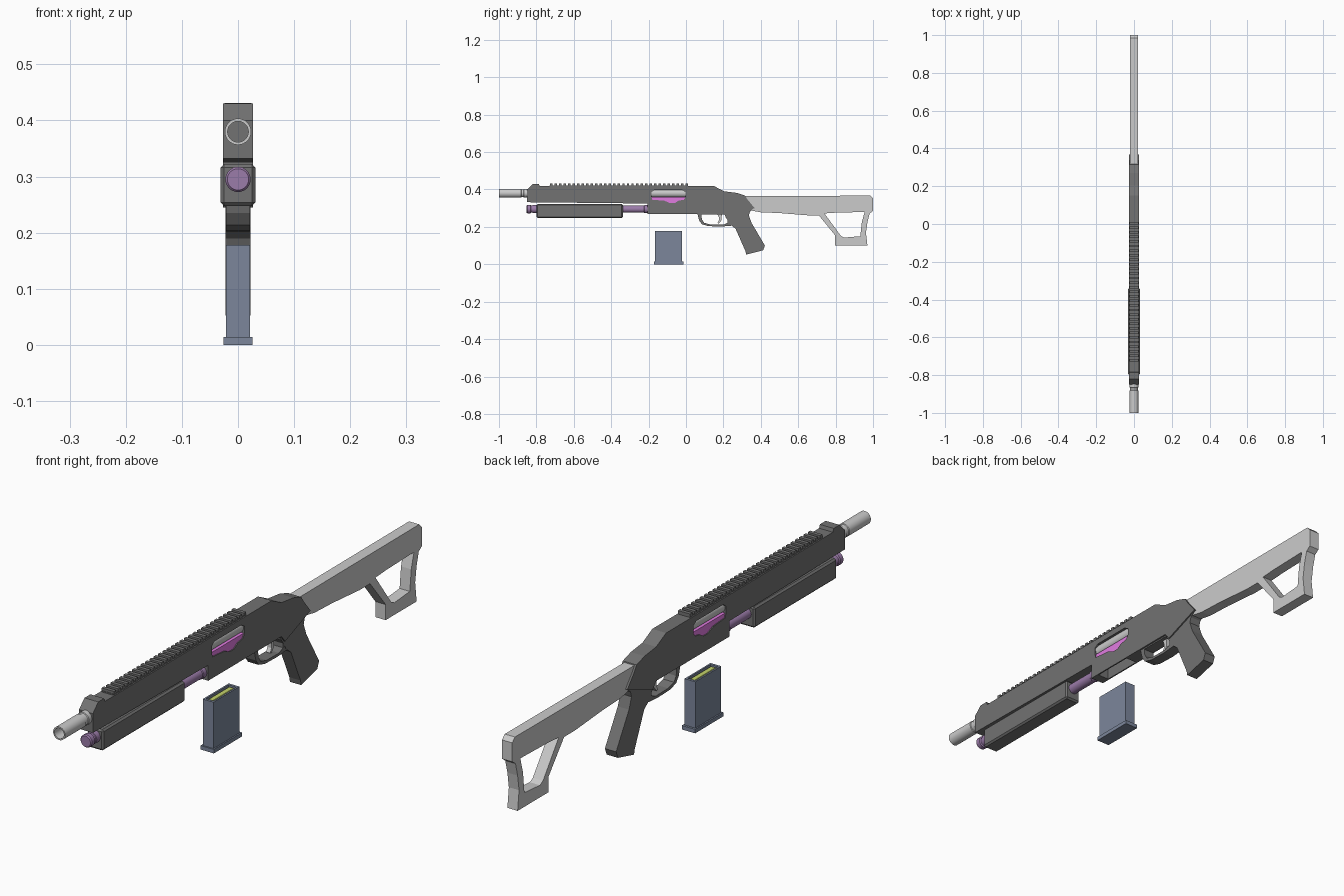
import bpy, bmesh, math
from mathutils import Vector

if "Cube" in bpy.data.objects:
    bpy.data.objects.remove(bpy.data.objects["Cube"])


def material(name, rgb):
    m = bpy.data.materials.new(name)
    m.diffuse_color = (*rgb, 1)
    m.use_nodes = True
    m.node_tree.nodes["Principled BSDF"].inputs["Base Color"].default_value = m.diffuse_color
    return m


DARK = material("dark_grey", (0.17, 0.17, 0.17))
PURPLE = material("purple", (0.33, 0.2, 0.4))
PINK = material("pink", (0.75, 0.2, 0.75))
BLUE = material("slate_blue", (0.2, 0.24, 0.33))
LIME = material("lime", (0.55, 0.65, 0.15))


def activate(ob):
    bpy.ops.object.select_all(action='DESELECT')
    bpy.context.view_layer.objects.active = ob
    ob.select_set(True)


def profile(name, loops, half, mat=None):
    """Side outline in (y, z), extra loops are holes, extruded to x = +-half."""
    cu = bpy.data.curves.new(name, 'CURVE')
    cu.dimensions, cu.fill_mode, cu.extrude = '2D', 'BOTH', half
    for pts in loops:
        s = cu.splines.new('POLY')
        s.points.add(len(pts) - 1)
        for p, (y, z) in zip(s.points, pts):
            p.co = (y, z, 0, 1)
        s.use_cyclic_u = True
    ob = bpy.data.objects.new(name, cu)
    ob.rotation_euler = (math.pi / 2, 0, math.pi / 2)
    bpy.context.collection.objects.link(ob)
    activate(ob)
    bpy.ops.object.convert(target='MESH')
    ob = bpy.context.object
    bpy.ops.object.transform_apply(location=False, rotation=True, scale=False)
    bm = bmesh.new()
    bm.from_mesh(ob.data)
    bmesh.ops.remove_doubles(bm, verts=bm.verts, dist=1e-4)
    bmesh.ops.recalc_face_normals(bm, faces=bm.faces)
    for f in bm.faces:
        f.smooth = False
    bm.to_mesh(ob.data)
    bm.free()
    if mat:
        ob.data.materials.clear()
        ob.data.materials.append(mat)
    return ob


def lathe(name, z, rings, mat=None, n=32):
    """Round part along y from (y, radius) rings."""
    bm = bmesh.new()
    rows = [[bm.verts.new((r * math.cos(2 * math.pi * i / n), y,
                           z + r * math.sin(2 * math.pi * i / n)))
             for i in range(n)] for y, r in rings]
    for a, b in zip(rows, rows[1:]):
        for i in range(n):
            j = (i + 1) % n
            bm.faces.new((a[i], a[j], b[j], b[i]))
    bm.faces.new(rows[0])
    bm.faces.new(rows[-1])
    bmesh.ops.recalc_face_normals(bm, faces=bm.faces)
    me = bpy.data.meshes.new(name)
    bm.to_mesh(me)
    bm.free()
    ob = bpy.data.objects.new(name, me)
    bpy.context.collection.objects.link(ob)
    if mat:
        me.materials.append(mat)
    activate(ob)
    bpy.ops.object.shade_smooth_by_angle(angle=math.radians(35))
    return ob


def box(name, lo, hi, mat=None, bevel=0):
    lo, hi = Vector(lo), Vector(hi)
    bpy.ops.mesh.primitive_cube_add(size=1, location=(lo + hi) / 2)
    ob = bpy.context.object
    ob.name = name
    ob.scale = hi - lo
    bpy.ops.object.transform_apply(location=False, rotation=False, scale=True)
    if mat:
        ob.data.materials.append(mat)
    if bevel:
        b = ob.modifiers.new("bevel", 'BEVEL')
        b.width, b.segments = bevel, 1
    return ob


def cut(ob, lo, hi):
    c = box(ob.name + "_cutter", lo, hi)
    c.hide_render = True
    c.display_type = 'WIRE'
    m = ob.modifiers.new("cut", 'BOOLEAN')
    m.operation, m.object, m.solver = 'DIFFERENCE', c, 'EXACT'
    activate(ob)
    bpy.ops.object.modifier_apply(modifier=m.name)
    bpy.data.objects.remove(c)


# receiver and barrel shroud with the side port and magazine well
port = [(-0.185, 0.36), (-0.18, 0.345), (-0.115, 0.34), (-0.085, 0.327), (-0.06, 0.327),
        (-0.04, 0.34), (-0.012, 0.345), (-0.002, 0.36), (-0.002, 0.385), (-0.02, 0.396),
        (-0.17, 0.396), (-0.185, 0.385)]
receiver = profile("receiver", [[
    (-0.85, 0.332), (-0.85, 0.40), (-0.82, 0.43), (-0.787, 0.43), (-0.783, 0.418),
    (0.15, 0.418), (0.205, 0.39), (0.27, 0.382), (0.315, 0.368), (0.33, 0.345), (0.367, 0.30),
    (0.225, 0.245), (0.205, 0.27), (-0.205, 0.27), (-0.205, 0.325)], port], 0.027, DARK)
cut(receiver, (-0.022, -0.17, 0.2), (0.022, -0.015, 0.325))

# top rail
box("rail_base", (-0.022, -0.73, 0.41), (0.022, 0.01, 0.422), DARK)
for i in range(31):
    y = -0.728 + i * 0.0242
    box(f"rail_tooth_{i + 1}", (-0.024, y, 0.419), (0.024, y + 0.013, 0.431), DARK)

# barrel with open muzzle, seen again through the port
lathe("barrel", 0.38, [(-0.75, 0.0185), (-1.0, 0.0185), (-1.0, 0.0235), (-0.882, 0.0235),
                       (-0.88, 0.021), (-0.868, 0.021), (-0.866, 0.0235), (0.02, 0.0235),
                       (0.02, 0.01)])

# loading gate filling the lower part of the port
profile("loading_gate", [port[:8]], 0.0235, PINK)

# magazine tube, end cap and pump grip
lathe("magazine_tube", 0.295, [(-0.852, 0.019), (-0.848, 0.0225), (-0.832, 0.0225), (-0.828, 0.019),
                               (-0.822, 0.019), (-0.82, 0.0215), (-0.80, 0.0215), (-0.798, 0.019),
                               (-0.225, 0.019), (-0.222, 0.0215), (-0.19, 0.0215)], PURPLE)
box("pump_grip", (-0.031, -0.80, 0.248), (0.031, -0.338, 0.322), DARK, 0.006)

# trigger guard, trigger and pistol grip
profile("trigger_guard", [
    [(0.06, 0.275), (0.07, 0.235), (0.085, 0.214), (0.12, 0.204), (0.19, 0.202), (0.25, 0.207),
     (0.25, 0.25), (0.225, 0.275)],
    [(0.082, 0.265), (0.085, 0.24), (0.097, 0.222), (0.13, 0.213), (0.20, 0.212), (0.222, 0.222),
     (0.222, 0.245), (0.205, 0.265)]], 0.021, DARK)
profile("trigger", [[(0.165, 0.275), (0.176, 0.25), (0.176, 0.235), (0.168, 0.22), (0.176, 0.218),
                     (0.19, 0.235), (0.192, 0.275)]], 0.008)
profile("pistol_grip", [[
    (0.21, 0.255), (0.225, 0.31), (0.365, 0.302), (0.342, 0.282), (0.336, 0.262), (0.35, 0.222),
    (0.422, 0.10), (0.412, 0.075), (0.322, 0.052), (0.318, 0.07), (0.265, 0.19),
    (0.24, 0.21)]], 0.022, DARK)

# skeleton stock
profile("stock", [
    [(0.28, 0.365), (0.985, 0.367), (1.0, 0.352), (1.0, 0.285), (0.982, 0.272), (0.97, 0.225),
     (0.962, 0.17), (0.97, 0.10), (0.797, 0.10), (0.797, 0.155), (0.71, 0.262), (0.65, 0.262),
     (0.50, 0.274), (0.40, 0.278), (0.28, 0.30)],
    [(0.74, 0.272), (0.80, 0.276), (0.955, 0.28), (0.94, 0.225), (0.932, 0.15),
     (0.845, 0.143), (0.828, 0.152)]], 0.02)

# detached box magazine with a floor plate and open top
mag = box("magazine_body", (-0.021, -0.167, 0.008), (0.021, -0.022, 0.178), BLUE)
cut(mag, (-0.015, -0.158, 0.165), (0.015, -0.031, 0.2))
box("magazine_floor_plate", (-0.026, -0.172, 0.0), (0.026, -0.014, 0.014), BLUE)
box("magazine_follower", (-0.011, -0.155, 0.15), (0.011, -0.034, 0.175), LIME, 0.003)
